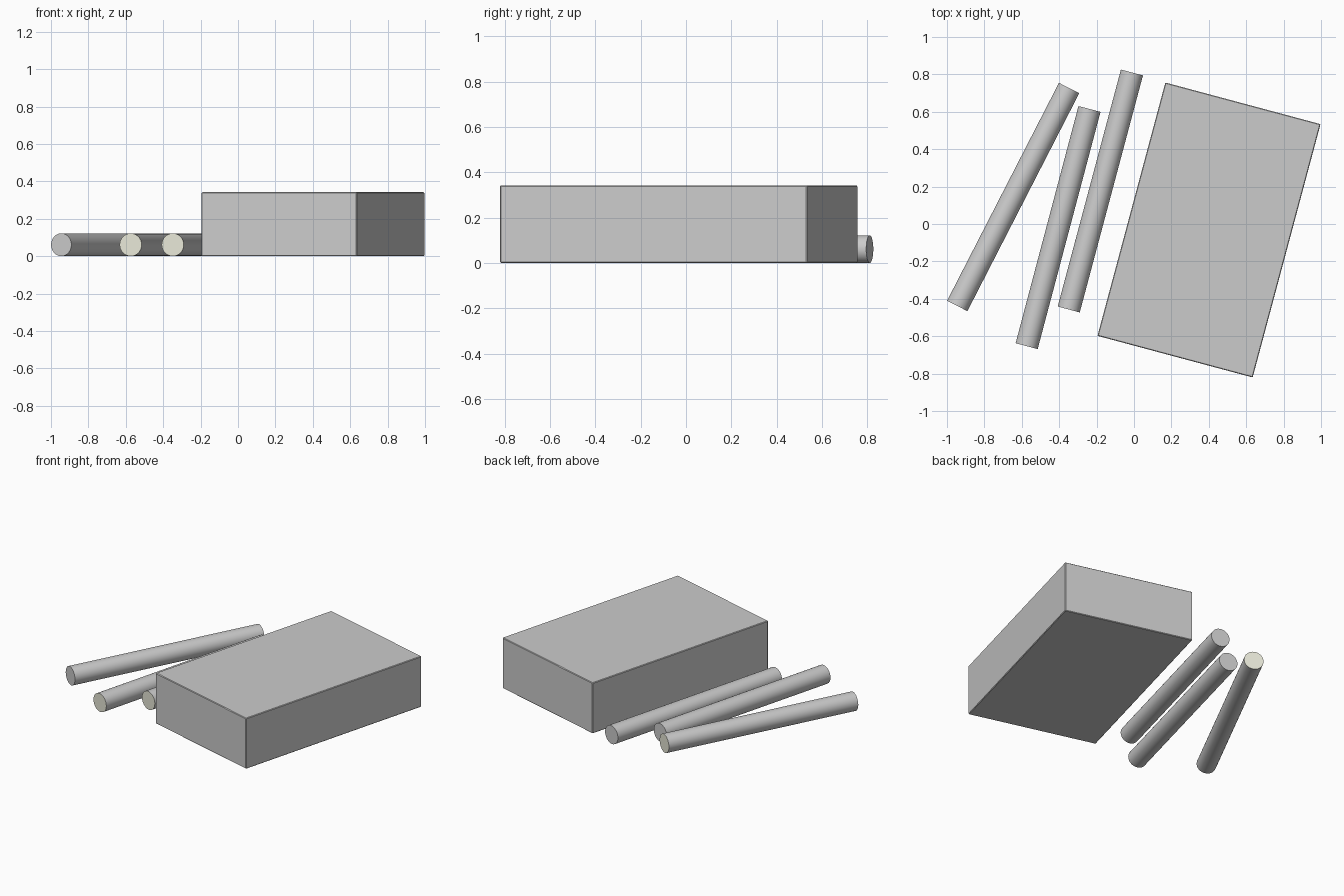
import bpy, bmesh
from math import radians
from mathutils import Vector, Matrix

if "Cube" in bpy.data.objects:
    bpy.data.objects.remove(bpy.data.objects["Cube"])

R = 0.061       # stick radius
SIDES = 32

tip_mat = bpy.data.materials.new("beige_tip")
tip_mat.diffuse_color = (0.8, 0.8, 0.68, 1)
tip_mat.use_nodes = True
tip_mat.node_tree.nodes["Principled BSDF"].inputs["Base Color"].default_value = tip_mat.diffuse_color
body_mat = bpy.data.materials.new("grey_body")
body_mat.diffuse_color = (0.6, 0.6, 0.6, 1)
body_mat.use_nodes = True
body_mat.node_tree.nodes["Principled BSDF"].inputs["Base Color"].default_value = body_mat.diffuse_color


def finish(name, bm):
    mesh = bpy.data.meshes.new(name)
    bm.to_mesh(mesh)
    bm.free()
    obj = bpy.data.objects.new(name, mesh)
    bpy.context.collection.objects.link(obj)
    return obj


# Carton: turned flat box with a hairline bevel
bm = bmesh.new()
bmesh.ops.create_cube(bm, size=1, matrix=Matrix.Diagonal((0.859, 1.402, 0.342, 1)))
bmesh.ops.bevel(bm, geom=bm.edges[:], offset=0.004, segments=1, affect='EDGES')
box = finish("carton", bm)
box.location = (0.401, -0.032, 0.171)
box.rotation_euler.z = radians(-15)


# Round stick from the beige tip to the plain end
def stick(name, tip, end):
    a, b = Vector((*tip, R)), Vector((*end, R))
    bm = bmesh.new()
    bmesh.ops.create_cone(bm, cap_ends=True, segments=SIDES, radius1=R, radius2=R,
                          depth=(b - a).length)
    bm.normal_update()
    for f in bm.faces:
        f.smooth = abs(f.normal.z) < 0.5
        f.material_index = 1 if f.normal.z < -0.5 else 0
    for e in bm.edges:
        e.smooth = all(f.smooth for f in e.link_faces)
    obj = finish(name, bm)
    obj.data.materials.append(body_mat)
    obj.data.materials.append(tip_mat)
    obj.location = (a + b) / 2
    obj.rotation_euler = (b - a).to_track_quat('Z', 'Y').to_euler()


stick("stick_outer", (-0.347, 0.727), (-0.945, -0.438))
stick("stick_middle", (-0.574, -0.653), (-0.238, 0.615))
stick("stick_inner", (-0.349, -0.457), (-0.011, 0.81))
